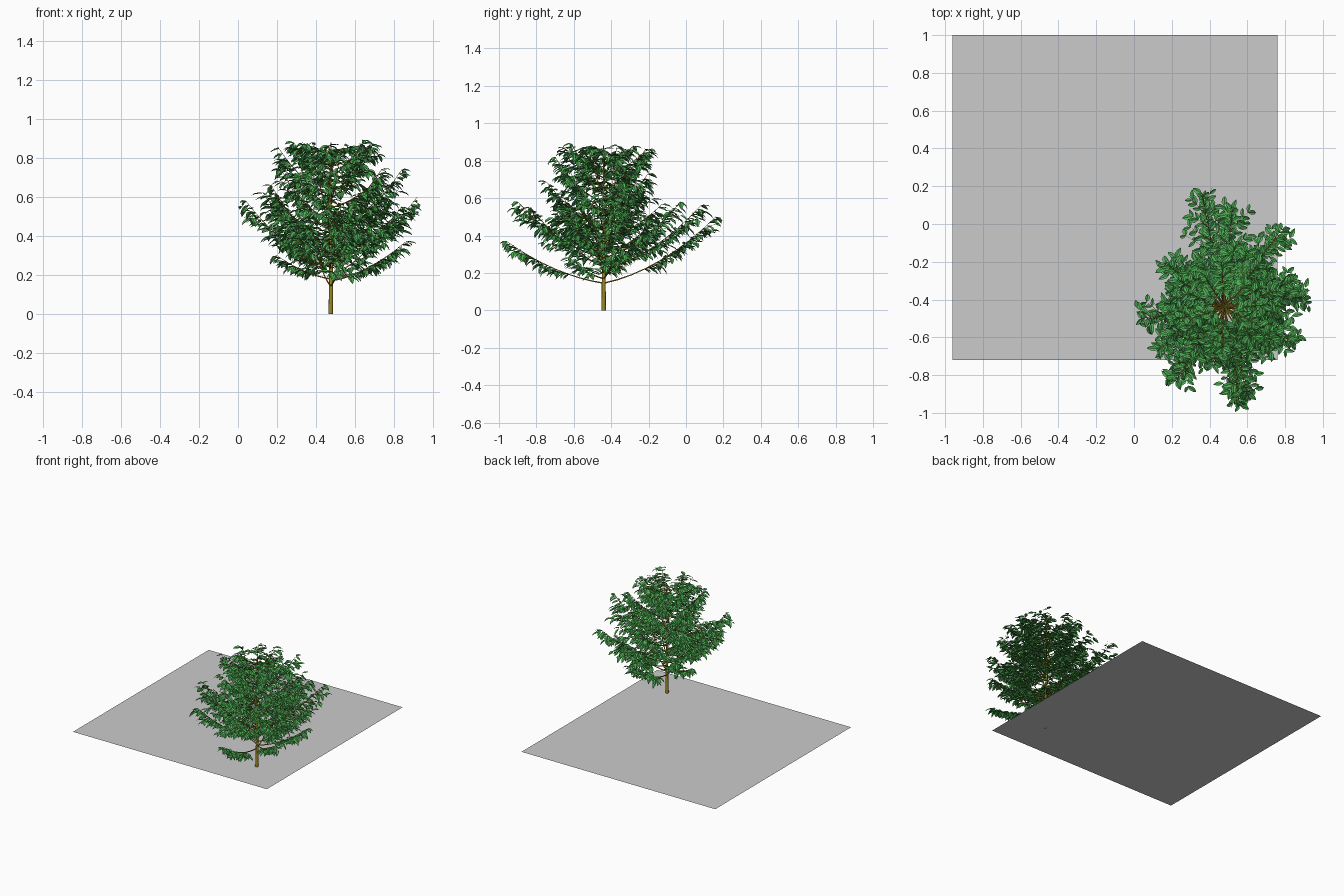
import bpy, math, random
from mathutils import Vector

if "Cube" in bpy.data.objects:
    bpy.data.objects.remove(bpy.data.objects["Cube"])

random.seed(7)
TX, TY = 0.475, -0.44


def material(name, col):
    m = bpy.data.materials.new(name)
    m.diffuse_color = (*col, 1)
    m.use_nodes = True
    m.node_tree.nodes["Principled BSDF"].inputs["Base Color"].default_value = m.diffuse_color
    return m


bark = material("bark", (0.33, 0.25, 0.02))
green = material("leaf_green", (0.08, 0.42, 0.09))

# ground sheet
bpy.ops.mesh.primitive_plane_add(size=1.72, location=(-0.10, 0.14, 0))
bpy.context.object.name = "ground_sheet"


def curve_object(name, paths, sides):
    """Tapered tubes: each path is a list of (point, radius)."""
    cu = bpy.data.curves.new(name, 'CURVE')
    cu.dimensions = '3D'
    cu.bevel_depth = 1.0
    cu.bevel_resolution = sides
    cu.use_fill_caps = True
    for path in paths:
        s = cu.splines.new('POLY')
        s.points.add(len(path) - 1)
        for sp, (p, r) in zip(s.points, path):
            sp.co = (*p, 1)
            sp.radius = r
    cu.materials.append(bark)
    ob = bpy.data.objects.new(name, cu)
    bpy.context.collection.objects.link(ob)


# trunk
trunk = [(Vector((TX + 0.003 * math.sin(9 * z), TY, z)), 0.012 - 0.0105 * z)
         for z in [i * 0.088 for i in range(11)]]
curve_object("trunk", [trunk], 2)

verts, faces = [], []


def add_leaf(base, direction, length):
    """One folded, drooping leaf with a raised pair of halves."""
    d = direction.normalized()
    side = d.cross(Vector((0, 0, 1))).normalized()
    side = (side + Vector((0, 0, random.uniform(-0.45, 0.45)))).normalized()
    up = side.cross(d).normalized()
    w = length * 0.22

    def pt(a, s, h):
        return base + d * (a * length) + side * (s * w) + up * (h * length)
    new = [pt(0, 0, 0), pt(0.35, 0, 0), pt(0.7, 0, -0.02), pt(1, 0, -0.1),
           pt(0.32, 1, 0.08), pt(0.7, 0.75, 0.04), pt(0.32, -1, 0.08), pt(0.7, -0.75, 0.04)]
    if any(p.z > 0.915 or p.x > 0.95 or p.x < -0.01 or p.y < -1.0 or p.y > 0.2 for p in new):
        return
    n = len(verts)
    verts.extend(new)
    for f in ((0, 4, 1), (1, 4, 5, 2), (2, 5, 3), (0, 1, 6), (1, 2, 7, 6), (2, 3, 7)):
        faces.append([n + i for i in reversed(f)])


def leaf_pair(p, along):
    """Leaves fanning left and right of a shoot."""
    flat = Vector((along.x, along.y, 0)).normalized()
    side = Vector((-flat.y, flat.x, 0))
    for s in (-1, 1):
        d = flat * random.uniform(0.3, 1.0) + side * s * random.uniform(0.3, 1.0)
        d.z = random.uniform(-0.75, 0.15)
        add_leaf(p, d, random.uniform(0.045, 0.068))


def shoot(a, b, sag, n, r):
    """Upward-curving path from a to b."""
    out = []
    for i in range(n + 1):
        t = i / n
        p = a.lerp(b, t)
        p.z = a.z + (b.z - a.z) * ((1 - sag) * t + sag * t * t)
        out.append((p, r * (1 - 0.75 * t)))
    return out


branches, twigs = [], []


def add_branch(h, tip, start):
    base = Vector((TX, TY, h))
    path = shoot(base, tip, 0.65, 8, 0.0042)
    branches.append(path)
    length = (tip - base).length
    count = max(4, int(length / 0.032))
    for i in range(count + 1):
        t = start + (1 - start) * i / count
        k = min(int(t * 8), 7)
        p = path[k][0].lerp(path[k + 1][0], t * 8 - k)
        along = path[k + 1][0] - path[k][0]
        leaf_pair(p, along)
        # side twigs, alternating
        if i % 2 == 0 and t < 0.92:
            s = 1 if i % 4 == 0 else -1
            flat = Vector((along.x, along.y, 0)).normalized()
            d = flat * 0.8 + Vector((-flat.y, flat.x, 0)) * s * random.uniform(0.4, 0.9)
            d.z = random.uniform(0.1, 0.5)
            e = p + d * length * random.uniform(0.14, 0.24) * (1.15 - 0.5 * t)
            e.z = min(e.z, 0.89)
            tw = shoot(p, e, 0.4, 3, 0.0016)
            twigs.append(tw)
            for q, _ in tw[1:]:
                leaf_pair(q, d)


# long outer branches: start height, tip x y z
for h, x, y, z in [(0.145, 0.36, 0.16, 0.50), (0.145, 0.56, -0.96, 0.37), (0.22, 0.52, 0.08, 0.56),
                   (0.24, 0.04, -0.50, 0.58), (0.25, 0.92, -0.38, 0.60), (0.17, 0.86, -0.36, 0.37),
                   (0.28, 0.78, -0.03, 0.58), (0.26, 0.84, -0.63, 0.55), (0.24, 0.22, -0.83, 0.55),
                   (0.34, 0.17, -0.21, 0.66), (0.30, 0.13, -0.66, 0.62), (0.40, 0.84, -0.30, 0.74),
                   (0.28, 0.60, -0.90, 0.58), (0.18, 0.20, -0.36, 0.30), (0.17, 0.74, -0.62, 0.28)]:
    add_branch(h, Vector((x, y, z)), 0.36)

# inner branches spiralling up the trunk
N = 40
for i in range(N):
    f = i / (N - 1)
    h = 0.20 + 0.64 * f
    a = i * 2.39996 + random.uniform(-0.25, 0.25)
    reach = (0.33 - 0.15 * f * f) * random.uniform(0.8, 1.08)
    z = min(h + 0.24 * random.uniform(0.7, 1.15), random.uniform(0.85, 0.895))
    add_branch(h, Vector((TX + reach * math.cos(a), TY + reach * math.sin(a), z)), 0.3)

curve_object("branches", branches, 1)
curve_object("twigs", twigs, 0)

# foliage
me = bpy.data.meshes.new("leaves")
me.from_pydata([tuple(v) for v in verts], [], faces)
me.materials.append(green)
bpy.context.collection.objects.link(bpy.data.objects.new("leaves", me))
